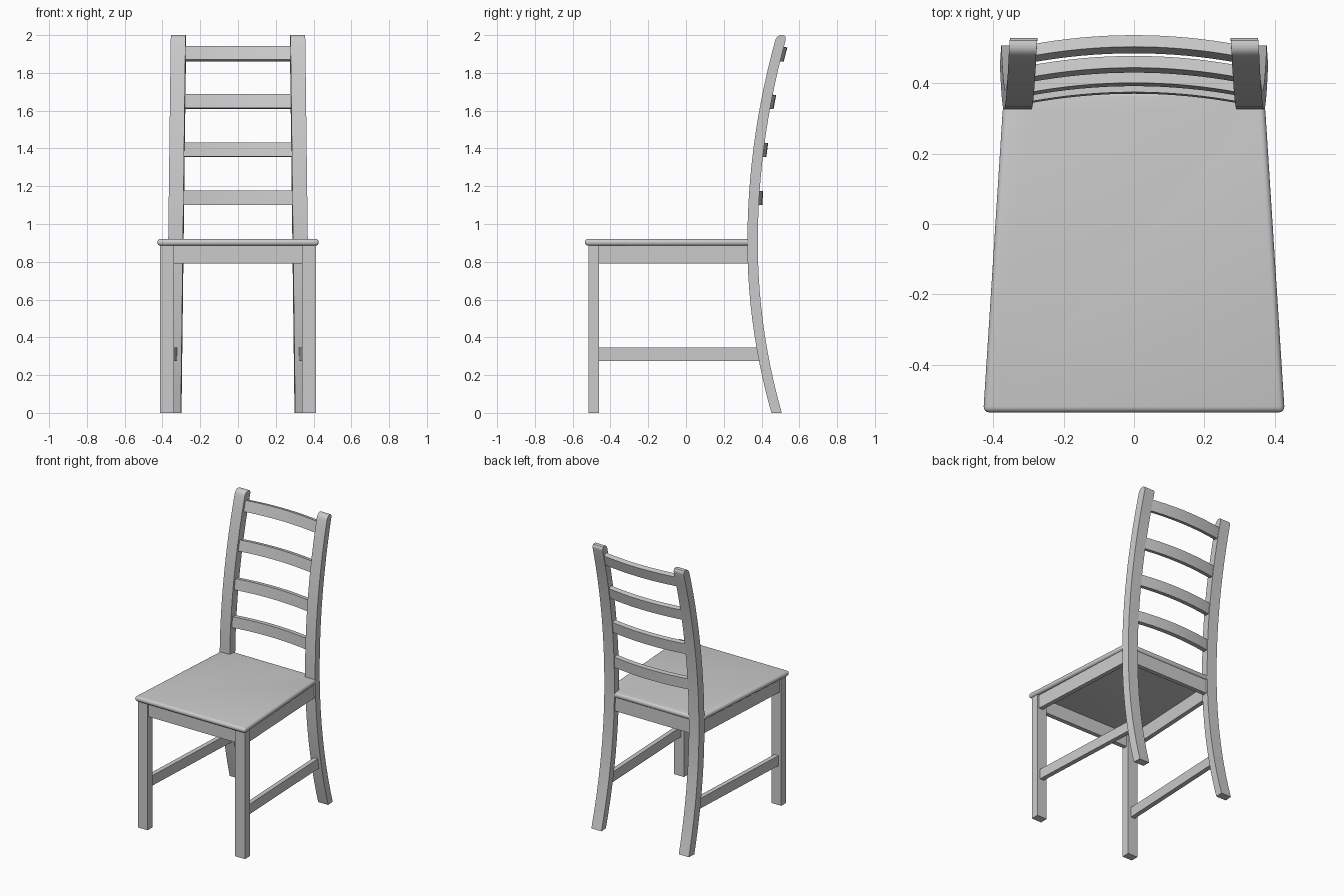
import bpy, bmesh, math
from mathutils import Vector

if "Cube" in bpy.data.objects:
    bpy.data.objects.remove(bpy.data.objects["Cube"])


def finish(bm, name, mirror=False):
    bmesh.ops.recalc_face_normals(bm, faces=bm.faces)
    me = bpy.data.meshes.new(name)
    bm.to_mesh(me)
    bm.free()
    ob = bpy.data.objects.new(name, me)
    bpy.context.collection.objects.link(ob)
    bpy.ops.object.select_all(action='DESELECT')
    ob.select_set(True)
    bpy.context.view_layer.objects.active = ob
    bpy.ops.object.shade_smooth_by_angle(angle=math.radians(30))
    if mirror:
        ob.modifiers.new("mirror", 'MIRROR')
    return ob


def loft(name, rings, mirror=False):
    """Skin a list of four-point rings and cap both ends."""
    bm = bmesh.new()
    vs = [[bm.verts.new(p) for p in r] for r in rings]
    for a, b in zip(vs, vs[1:]):
        for i in range(4):
            j = (i + 1) % 4
            bm.faces.new((a[i], a[j], b[j], b[i]))
    bm.faces.new(vs[0])
    bm.faces.new(vs[-1])
    return finish(bm, name, mirror)


def beam(name, p, q, z0, z1, thick, mirror=False):
    """Horizontal board between two plan points."""
    d = (Vector(q) - Vector(p)).normalized() * thick / 2
    n = Vector((-d.y, d.x))
    rings = []
    for c in (Vector(p), Vector(q)):
        a, b = c - n, c + n
        rings.append([(a.x, a.y, z0), (b.x, b.y, z0), (b.x, b.y, z1), (a.x, a.y, z1)])
    return loft(name, rings, mirror)


def post_front(z):
    """Front edge of the curved rear post at height z."""
    if z < 0.9:
        return 0.325 + 0.127 * (1 - z / 0.9) ** 2
    return 0.325 + 0.155 * ((z - 0.9) / 1.1) ** 2


DEPTH = 0.055

# Seat: tapered board with notches at the rear posts and a rounded rim
half = [(0.428, -0.535), (0.372, 0.338), (0.305, 0.338), (0.305, 0.378)]
outline = half + [(-x, y) for x, y in reversed(half)]
bm = bmesh.new()
base = bm.faces.new([bm.verts.new((x, y, 0.885)) for x, y in outline])
ext = bmesh.ops.extrude_face_region(bm, geom=[base])
bmesh.ops.translate(bm, vec=(0, 0, 0.036),
                    verts=[v for v in ext['geom'] if isinstance(v, bmesh.types.BMVert)])
bmesh.ops.recalc_face_normals(bm, faces=bm.faces)
bmesh.ops.bevel(bm, geom=bm.edges[:], offset=0.0165, segments=4, profile=0.5,
                affect='EDGES', clamp_overlap=True)
finish(bm, "seat")

# Rear posts: curved, leaning in, with rounded tops
rows = [(1.97 * i / 24, 0.0) for i in range(25)]
rows += [(1.97 + 0.03 * math.sin(a), 0.022 * (1 - math.cos(a)))
         for a in (math.pi / 8 * k for k in range(1, 5))]
rings = []
for z, inset in rows:
    yf = post_front(z)
    cx = 0.340 - 0.0125 * z
    ring = []
    for dx, y in ((-0.039, inset), (0.039, inset), (0.039, DEPTH - inset), (-0.039, DEPTH - inset)):
        ring.append((cx + dx - 0.07 * (y - DEPTH / 2), yf + y, z))
    rings.append(ring)
loft("rear_posts", rings, mirror=True)

# Front legs
beam("front_legs", (0.338, -0.4875), (0.414, -0.4875), 0, 0.89, DEPTH, mirror=True)

# Aprons under the seat
beam("front_apron", (-0.36, -0.490), (0.36, -0.490), 0.79, 0.89, 0.03)
beam("rear_apron", (-0.32, 0.353), (0.32, 0.353), 0.79, 0.89, 0.03)
beam("side_aprons", (0.387, -0.48), (0.345, 0.345), 0.79, 0.89, 0.03, mirror=True)

# Side stretchers
beam("side_stretchers", (0.378, -0.48), (0.338, 0.40), 0.275, 0.345, 0.032, mirror=True)

# Back slats: bowed rearward and tilted to follow the posts
for k, zc in enumerate((1.138, 1.393, 1.648, 1.902)):
    tilt = math.atan(2 * 0.155 * (zc - 0.9) / 1.21)
    up = Vector((0, math.sin(tilt), math.cos(tilt))) * 0.0375
    back = Vector((0, math.cos(tilt), -math.sin(tilt))) * 0.017
    rings = []
    for i in range(17):
        x = -0.3 + 0.6 * i / 16
        y = post_front(zc) + DEPTH + 0.002 - 0.026 * (x / 0.29) ** 2
        c = Vector((x, y, zc))
        rings.append([c - up - back, c - up + back, c + up + back, c + up - back])
    loft(f"back_slat_{k + 1}", rings)
